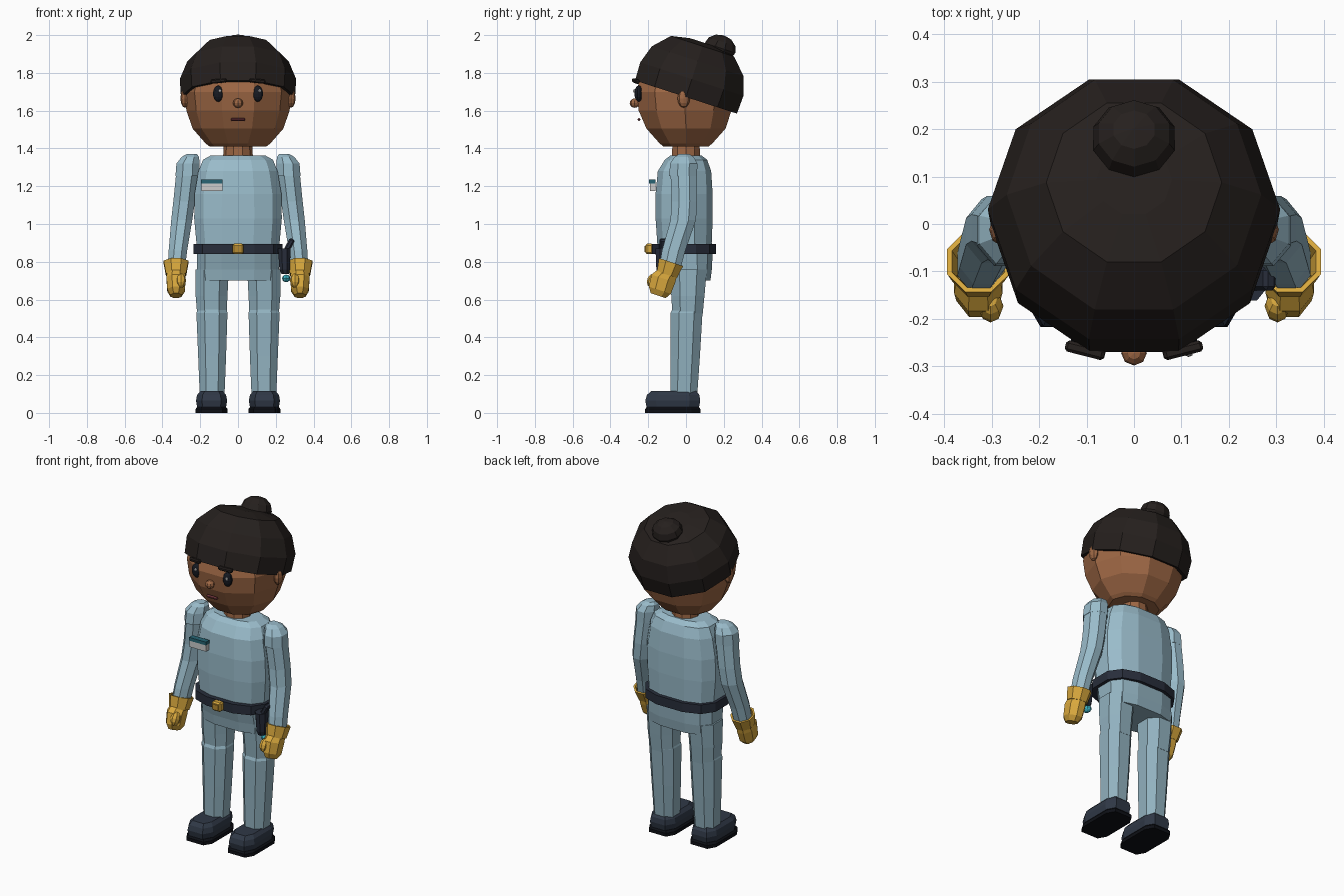
import bpy, bmesh, math
from mathutils import Matrix, Vector

if "Cube" in bpy.data.objects:
    bpy.data.objects.remove(bpy.data.objects["Cube"])

MATS = {}


def material(hexcol):
    if hexcol not in MATS:
        m = bpy.data.materials.new("colour_" + hexcol)
        rgb = [(int(hexcol[i:i + 2], 16) / 255) ** 2.2 for i in (0, 2, 4)]
        m.diffuse_color = (*rgb, 1)
        m.use_nodes = True
        m.node_tree.nodes["Principled BSDF"].inputs["Base Color"].default_value = m.diffuse_color
        MATS[hexcol] = m
    return MATS[hexcol]


def finish(name, bm, col):
    bmesh.ops.recalc_face_normals(bm, faces=bm.faces)
    me = bpy.data.meshes.new(name)
    bm.to_mesh(me)
    bm.free()
    me.materials.append(material(col))
    ob = bpy.data.objects.new(name, me)
    bpy.context.collection.objects.link(ob)
    return ob


def loft(name, rings, col, n=8, phase=0.5, power=1.0, mat=None, side=1):
    """Stack of rings (cx, cy, z, rx, ry); power < 1 squares the outline."""
    bm = bmesh.new()
    mat = mat or Matrix()
    loops = []
    for cx, cy, z, rx, ry in rings:
        loop = []
        for i in range(n):
            a = 2 * math.pi * (i + phase) / n
            c, s = math.cos(a), math.sin(a)
            p = mat @ Vector((cx + rx * math.copysign(abs(c) ** power, c),
                              cy + ry * math.copysign(abs(s) ** power, s), z))
            loop.append(bm.verts.new((p.x * side, p.y, p.z)))
        loops.append(loop)
    for lo, hi in zip(loops, loops[1:]):
        for i in range(n):
            j = (i + 1) % n
            bm.faces.new((lo[i], lo[j], hi[j], hi[i]))
    bm.faces.new(loops[0][::-1])
    bm.faces.new(loops[-1])
    return finish(name, bm, col)


def ball(name, loc, r, col, u=8, v=6, rot=0):
    bm = bmesh.new()
    bmesh.ops.create_uvsphere(bm, u_segments=u, v_segments=v, radius=1)
    bm.transform(Matrix.Translation(loc) @ Matrix.Rotation(rot, 4, 'X') @ Matrix.Diagonal((*r, 1)))
    return finish(name, bm, col)


def box(name, loc, size, col, bevel=0.0, rot=None):
    bm = bmesh.new()
    bmesh.ops.create_cube(bm, size=1)
    bm.transform(Matrix.Diagonal((*size, 1)))
    if bevel:
        bmesh.ops.bevel(bm, geom=bm.edges[:], offset=bevel, segments=1, affect='EDGES')
    bm.transform(Matrix.Translation(loc) @ (rot or Matrix()))
    return finish(name, bm, col)


SHIRT, TROUSER, SKIN, HAIR = "98bac9", "90b0be", "9c6746", "2a2523"
DARK, GOLD, SHOE, SOLE = "2c313d", "d9a840", "333b48", "15171c"

# Head, neck and face
loft("head", [(0, 0, 1.41, .15, .125), (0, 0, 1.425, .17, .145), (0, 0, 1.505, .24, .22),
              (0, -.005, 1.60, .273, .258), (0, -.008, 1.70, .285, .268),
              (0, 0, 1.82, .25, .24), (0, 0, 1.92, .13, .13)], SKIN, n=10, phase=0)
loft("neck", [(0, 0, 1.33, .08, .08), (0, 0, 1.43, .075, .075)], SKIN, n=10, phase=0)
ball("nose", (0, -.272, 1.64), (.027, .026, .025), SKIN)
box("mouth", (0, -.249, 1.553), (.075, .014, .018), "7d3f45", .006)

# Tilted hair cap and bun
tilt = Matrix.Translation((0, 0, 1.672)) @ Matrix.Rotation(math.radians(-18), 4, 'X')
loft("hair_cap", [(0, 0, .05, .27, .265), (0, 0, .0, .282, .275), (0, 0, 0, .302, .298),
                  (0, 0, .10, .308, .302), (0, 0, .20, .268, .268), (0, 0, .283, .185, .185),
                  (0, 0, .303, .08, .08)], HAIR, n=10, phase=0, mat=tilt)
ball("hair_bun", (0, .18, 1.932), (.09, .085, .07), HAIR, u=10, v=6, rot=math.radians(-18))

# Torso, hips, belt
loft("torso", [(0, 0, .84, .222, .145), (0, -.008, .90, .226, .148), (0, -.01, 1.03, .238, .155),
               (0, -.01, 1.16, .236, .155), (0, -.008, 1.28, .215, .145),
               (0, 0, 1.34, .19, .115), (0, 0, 1.362, .15, .085)], SHIRT, n=12, power=.75)
loft("hips", [(0, .01, .70, .215, .122), (0, .01, .76, .222, .13), (0, 0, .86, .222, .145)],
     TROUSER, n=12, power=.7)
loft("belt", [(0, -.01, .84, .243, .174), (0, -.01, .895, .243, .174)], DARK, n=12, power=.75)
box("buckle", (0, -.195, .868), (.06, .04, .055), GOLD, .008)
box("buckle_plate", (0, -.214, .868), (.035, .01, .03), "b58a35")

# Chest badge
box("badge_card", (-.138, -.176, 1.195), (.112, .03, .04), "c3c3c3")
box("badge_strip", (-.138, -.178, 1.225), (.114, .034, .02), "2b6473")

# Holster on the belt, with grip and small lower fitting
loft("holster", [(.25, -.12, .735, .022, .03), (.247, -.12, .76, .03, .04),
                 (.245, -.12, .87, .036, .045)], DARK, n=8)
box("holster_grip", (.272, -.115, .89), (.03, .05, .07), DARK, .008, Matrix.Rotation(.5, 4, 'Y'))
ball("holster_fitting", (.255, -.10, .712), (.022, .03, .02), "3fb2c4")

for side, tag in ((1, "left"), (-1, "right")):
    # Face details
    ball(tag + "_eye", (side * .105, -.25, 1.69), (.029, .023, .043), "1d2027", 10, 8)
    ball(tag + "_eye_glint", (side * .105 + .01, -.274, 1.705), (.009, .006, .01), "f2f2f2", 6, 4)
    box(tag + "_eyebrow", (side * .103, -.266, 1.757), (.085, .024, .022), HAIR, .006,
        Matrix.Rotation(side * .25, 4, 'Z') @ Matrix.Rotation(side * .1, 4, 'Y'))
    ball(tag + "_ear", (side * .281, -.012, 1.665), (.024, .033, .05), SKIN)

    # Sleeve and shoulder
    loft(tag + "_shoulder", [(.268, -.015, 1.255, .068, .08), (.265, -.012, 1.32, .066, .078),
                             (.252, -.01, 1.355, .05, .055), (.245, -.01, 1.37, .03, .03)],
         SHIRT, side=side)
    loft(tag + "_sleeve", [(.326, -.085, .77, .05, .062), (.318, -.065, .86, .053, .067),
                           (.298, -.015, 1.02, .06, .073), (.285, -.008, 1.12, .062, .073),
                           (.268, -.012, 1.27, .064, .076)], SHIRT, side=side)

    # Glove: flared open cuff, mitten and thumb
    lean = Matrix.Translation((.328, -.09, .765)) @ Matrix.Rotation(math.radians(-18), 4, 'X')
    loft(tag + "_glove_cuff", [(0, 0, -.035, .058, .06), (0, 0, .035, .071, .073),
                               (0, 0, .035, .06, .062), (0, 0, -.015, .045, .05)],
         GOLD, side=side, mat=lean)
    loft(tag + "_glove_hand", [(0, -.01, -.155, .032, .045), (0, -.01, -.125, .05, .066),
                               (0, -.012, -.06, .055, .072), (0, 0, -.02, .05, .056)],
         GOLD, side=side, mat=lean)
    ball(tag + "_thumb", (side * .302, -.173, .70), (.027, .033, .04), GOLD, rot=math.radians(-25))

    # Trouser legs
    loft(tag + "_thigh", [(.138, .008, .515, .083, .085), (.14, .01, .62, .09, .094),
                          (.137, .012, .76, .095, .105)], TROUSER, power=.85, side=side)
    loft(tag + "_shin", [(.137, -.012, .09, .07, .076), (.137, -.004, .30, .079, .083),
                         (.138, .003, .53, .088, .09), (.138, .008, .55, .08, .085)],
         TROUSER, power=.85, side=side)

    # Shoe upper and sole
    loft(tag + "_shoe", [(.14, -.07, .03, .08, .145), (.14, -.07, .065, .086, .152),
                         (.14, -.068, .095, .08, .145), (.14, -.065, .115, .062, .125)],
         SHOE, power=.55, side=side)
    loft(tag + "_sole", [(.14, -.07, 0, .088, .152), (.14, -.07, .02, .088, .152),
                         (.14, -.07, .032, .078, .142)], SOLE, power=.45, side=side)
